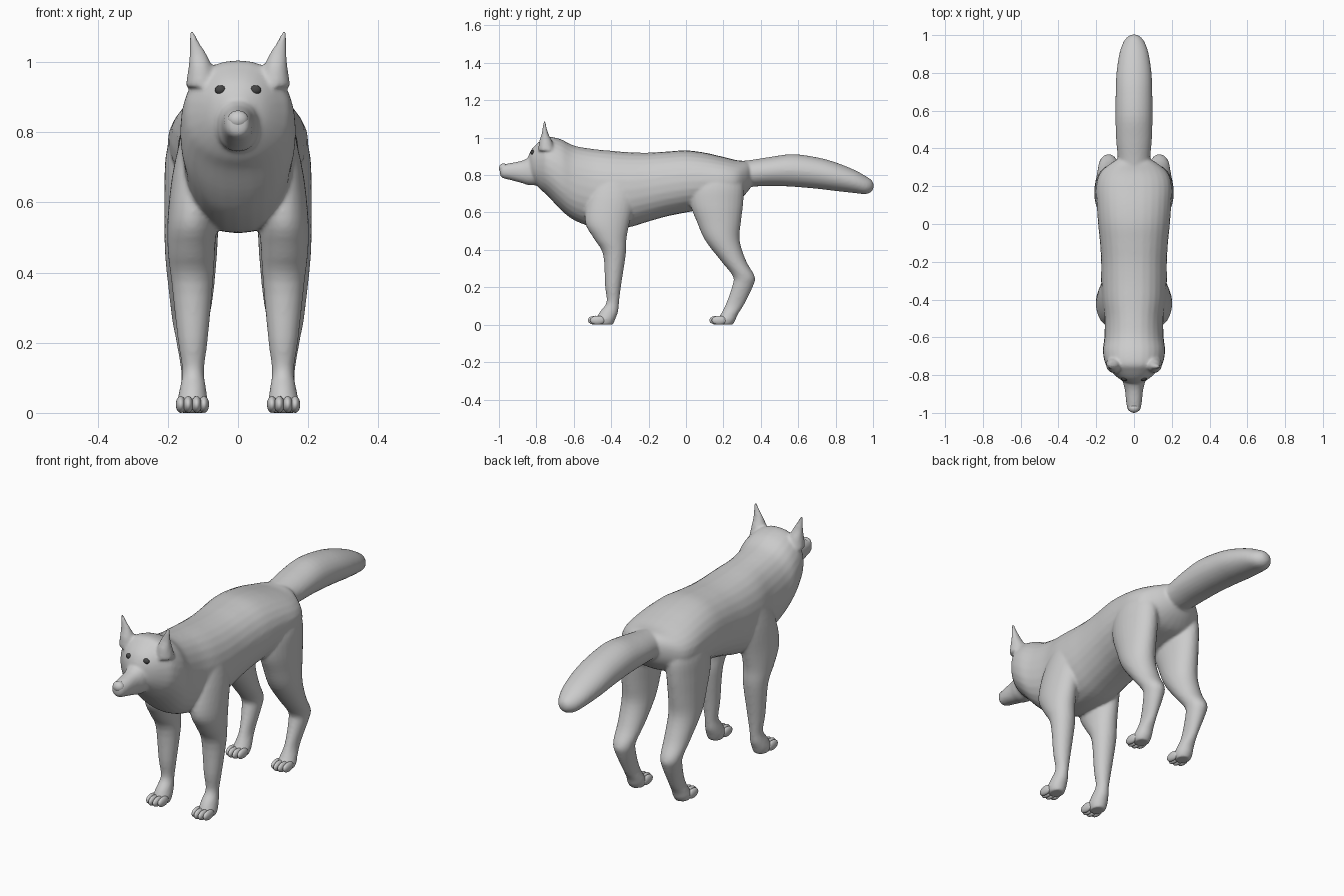
import bpy, bmesh, math
from mathutils import Vector, Matrix


def smooth_sections(secs, steps=4):
    """Catmull-Rom interpolation between listed sections."""
    out = []
    for i in range(len(secs) - 1):
        a, b, c, d = (secs[max(0, min(len(secs) - 1, i + k))] for k in (-1, 0, 1, 2))
        for s in range(steps):
            t = s / steps
            out.append([0.5 * (2 * q + (r - p) * t + (2 * p - 5 * q + 4 * r - w) * t * t
                               + (3 * q - p - 3 * r + w) * t ** 3)
                        for p, q, r, w in zip(a, b, c, d)])
    return out + [list(secs[-1])]


def loft(bm, secs, axis, side=1, power=2.2, n=28):
    """Section = (position, low, high, x_inner, x_outer) along axis y or z."""
    rings = []
    for pos, lo, hi, x0, x1 in smooth_sections(secs):
        ring = []
        for k in range(n):
            a = 2 * math.pi * k / n
            c, s = math.cos(a), math.sin(a)
            u = math.copysign(abs(c) ** (2 / power), c)
            v = math.copysign(abs(s) ** (2 / power), s)
            x = side * ((x0 + x1) / 2 + u * (x1 - x0) / 2)
            w = (lo + hi) / 2 + v * (hi - lo) / 2
            ring.append(bm.verts.new((x, pos, w) if axis == 'y' else (x, w, pos)))
        rings.append(ring)
    faces = [bm.faces.new((r[k], r[(k + 1) % n], q[(k + 1) % n], q[k]))
             for r, q in zip(rings, rings[1:]) for k in range(n)]
    faces += [bm.faces.new(rings[0]), bm.faces.new(rings[-1])]
    bmesh.ops.recalc_face_normals(bm, faces=faces)


def centred(rows):
    return [(y, lo, hi, -w, w) for y, lo, hi, w in rows]


def ball(bm, centre, radii):
    m = Matrix.Translation(centre) @ Matrix.Diagonal((*radii, 1))
    bmesh.ops.create_uvsphere(bm, u_segments=20, v_segments=12, radius=1, matrix=m)


def finish(name, bm):
    me = bpy.data.meshes.new(name)
    bm.to_mesh(me)
    bm.free()
    for p in me.polygons:
        p.use_smooth = True
    ob = bpy.data.objects.new(name, me)
    bpy.context.collection.objects.link(ob)
    return ob


# torso, neck and head: (y, bottom, top, half width)
torso = centred([
    (-.842, .82, .905, .035), (-.82, .775, .945, .078), (-.78, .725, .982, .122),
    (-.74, .69, 1.005, .152), (-.67, .615, .992, .165), (-.6, .56, .958, .157),
    (-.5, .522, .94, .156), (-.4, .512, .93, .17), (-.3, .522, .922, .174),
    (-.2, .552, .92, .174), (-.1, .58, .926, .18), (0, .60, .932, .19),
    (.1, .62, .92, .197), (.2, .64, .897, .2), (.27, .66, .88, .18),
    (.32, .7, .875, .125), (.35, .74, .865, .075)])
muzzle = centred([
    (-.995, .80, .85, .02), (-.98, .784, .856, .034), (-.94, .774, .864, .042),
    (-.88, .758, .876, .048), (-.83, .745, .895, .06), (-.74, .75, .9, .07)])
tail = centred([
    (.24, .74, .87, .08), (.34, .738, .88, .085), (.45, .742, .897, .095),
    (.57, .738, .912, .098), (.7, .727, .895, .097), (.8, .715, .868, .093),
    (.9, .704, .828, .078), (.96, .698, .795, .058), (.99, .71, .775, .036),
    (1.003, .73, .755, .014)])
# legs: (z, y front, y rear, x inner, x outer)
front_leg = [
    (.8, -.46, -.28, .07, .16), (.68, -.52, -.27, .06, .187), (.55, -.54, -.3, .06, .201),
    (.46, -.492, -.318, .066, .2), (.375, -.443, -.322, .071, .19),
    (.21, -.433, -.347, .086, .172), (.12, -.425, -.358, .097, .159),
    (.07, -.46, -.363, .091, .166), (.03, -.48, -.378, .087, .173), (0, -.47, -.39, .095, .165)]
rear_leg = [
    (.84, .1, .27, .06, .165), (.75, .03, .307, .05, .203), (.65, .022, .306, .05, .21),
    (.55, .058, .294, .055, .21), (.45, .103, .287, .06, .208), (.34, .188, .322, .07, .197),
    (.26, .25, .367, .083, .187), (.21, .248, .36, .09, .177), (.11, .213, .312, .099, .161),
    (.055, .185, .277, .09, .168), (.025, .165, .265, .087, .173), (0, .175, .25, .095, .165)]
ear = [
    (.93, -.79, -.7, .06, .15), (.98, -.785, -.715, .072, .142), (1.02, -.772, -.735, .088, .139),
    (1.06, -.766, -.746, .112, .139), (1.088, -.764, -.75, .125, .14)]

# all fleshy parts fused into one smooth skin
bm = bmesh.new()
loft(bm, torso, 'y')
loft(bm, muzzle, 'y')
loft(bm, tail, 'y', power=2)
for side in (1, -1):
    for part in (front_leg, rear_leg, ear):
        loft(bm, part, 'z', side, power=2)
skin = finish("body", bm)
rm = skin.modifiers.new("fuse", 'REMESH')
rm.mode = 'VOXEL'
rm.voxel_size = .0075
rm.use_smooth_shade = True
sm = skin.modifiers.new("soften", 'SMOOTH')
sm.factor = .5
sm.iterations = 6

# toes on all four paws
bm = bmesh.new()
for side in (1, -1):
    for y in (-.485, .165):
        for x, dy in ((.097, .012), (.118, 0), (.142, 0), (.163, .012)):
            ball(bm, (side * x, y + dy, .024), (.0145, .04, .024))
finish("toes", bm)

# nose
bm = bmesh.new()
ball(bm, (0, -.975, .836), (.03, .025, .026))
finish("nose", bm)

# eyes
bm = bmesh.new()
for side in (1, -1):
    ball(bm, (side * .05, -.82, .921), (.016, .011, .013))
eyes = finish("eyes", bm)
dark = bpy.data.materials.new("dark_grey")
dark.diffuse_color = (.06, .06, .06, 1)
eyes.data.materials.append(dark)
